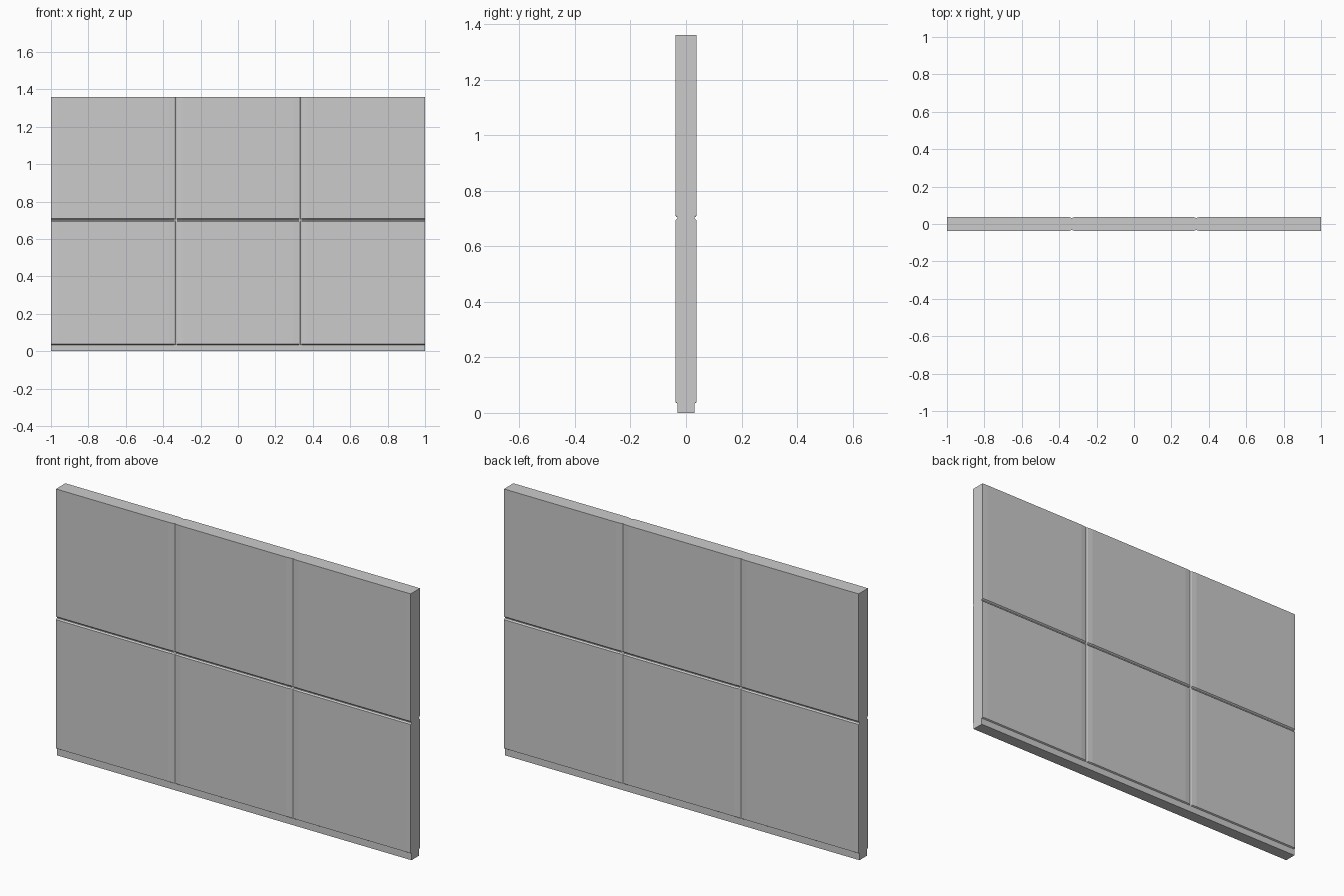
import bpy, bmesh

if "Cube" in bpy.data.objects:
    bpy.data.objects.remove(bpy.data.objects["Cube"])

HALF = 0.038      # half thickness of the tiles
CORE = 0.031      # half thickness of the plinth and groove bottoms

# Profiles across the width and up the height: (position, half thickness)
groove_x = [(-0.035, HALF), (-0.006, 0.0355), (0, CORE), (0.006, 0.0355), (0.035, HALF)]
groove_z = [(-0.008, HALF), (-0.002, CORE), (0.002, CORE), (0.008, HALF)]

width = [(-1, 0.037), (-0.97, HALF)]
for centre in (-0.333, 0.333):
    width += [(centre + d, t) for d, t in groove_x]
width += [(0.97, HALF), (1, 0.037)]

height = [(0, CORE), (0.034, CORE), (0.038, HALF)]
height += [(0.702 + d, t) for d, t in groove_z]
height += [(1.36, HALF)]

# Front and back relief surfaces
bm = bmesh.new()
sides = []
for s in (-1, 1):
    grid = [[bm.verts.new((x, s * min(tx, tz), z)) for x, tx in width]
            for z, tz in height]
    sides.append(grid)
    for a, b in zip(grid, grid[1:]):
        for i in range(len(width) - 1):
            bm.faces.new((a[i], a[i + 1], b[i + 1], b[i]))

# Close the rim between them
def rim(grid):
    return (grid[0] + [row[-1] for row in grid[1:]] + grid[-1][-2::-1]
            + [row[0] for row in grid[-2:0:-1]])

front, back = rim(sides[0]), rim(sides[1])
for i in range(len(front)):
    j = (i + 1) % len(front)
    bm.faces.new((front[i], front[j], back[j], back[i]))

bmesh.ops.recalc_face_normals(bm, faces=bm.faces)
mesh = bpy.data.meshes.new("wall_panel")
bm.to_mesh(mesh)
bm.free()
wall = bpy.data.objects.new("wall_panel", mesh)
bpy.context.collection.objects.link(wall)
